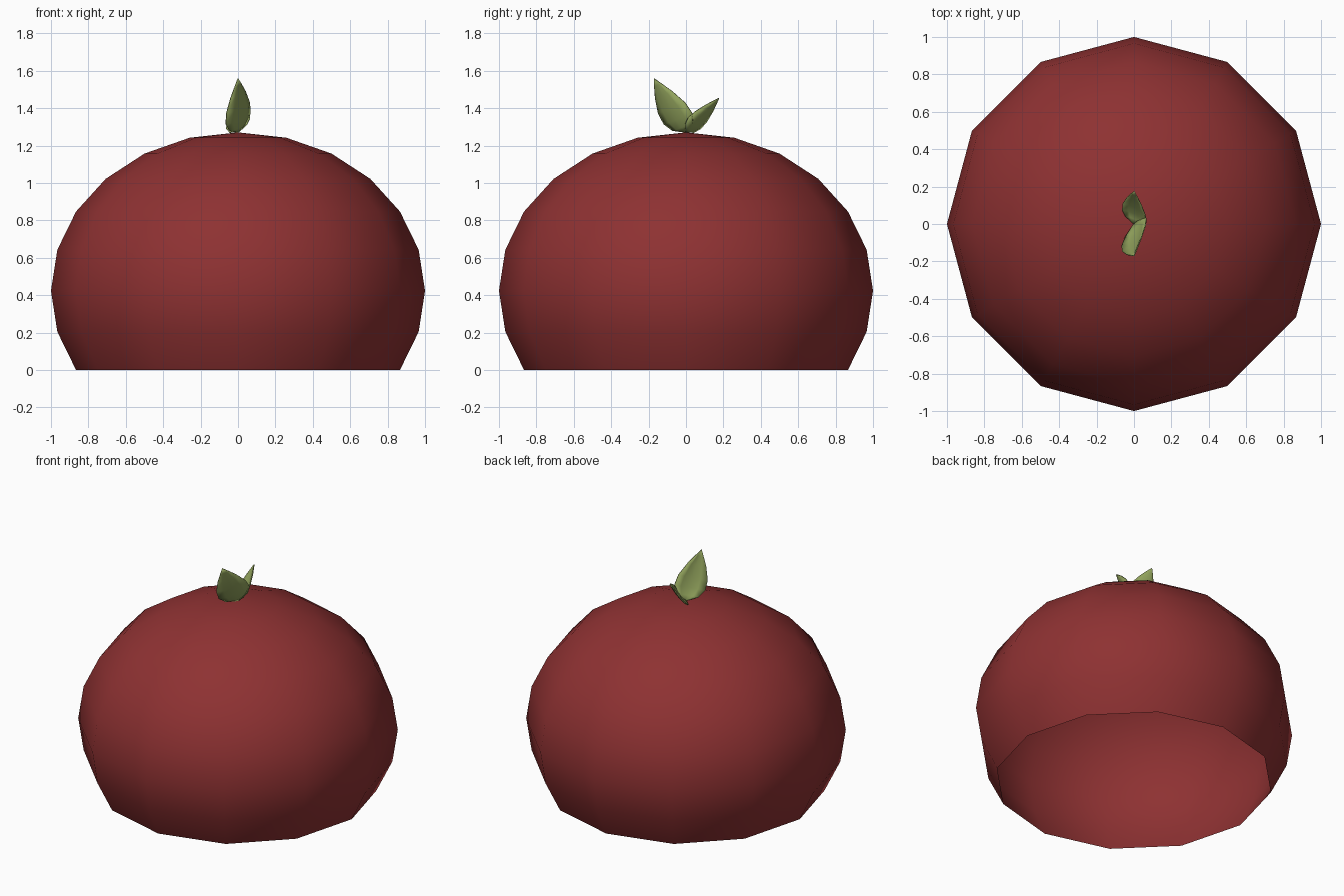
import bpy, bmesh
from mathutils import Vector

cube = bpy.data.objects.get("Cube")
if cube:
    bpy.data.objects.remove(cube, do_unlink=True)


def make_material(name, color):
    mat = bpy.data.materials.new(name)
    mat.use_nodes = True
    mat.diffuse_color = (*color, 1)
    mat.node_tree.nodes["Principled BSDF"].inputs["Base Color"].default_value = (*color, 1)
    return mat


def add_object(name, bm, mat):
    for face in bm.faces:
        face.smooth = True
    mesh = bpy.data.meshes.new(name)
    bm.to_mesh(mesh)
    bm.free()
    mesh.materials.append(mat)
    obj = bpy.data.objects.new(name, mesh)
    bpy.context.collection.objects.link(obj)
    return obj


red = make_material("dark red", (0.27, 0.031, 0.032))
green = make_material("leaf green", (0.29, 0.37, 0.11))

# Squashed, low-poly fruit with an open underside
SQUASH = 0.847
bm = bmesh.new()
bmesh.ops.create_uvsphere(bm, u_segments=12, v_segments=12, radius=1)
low = [v for v in bm.verts if v.co.z < -0.55]
bmesh.ops.delete(bm, geom=low, context='VERTS')
for v in bm.verts:
    v.co.z = (v.co.z + 0.5) * SQUASH
add_object("fruit_body", bm, red)

# Cupped leaves: position along the leaf and relative half width
OUTLINE = [(0, 0.05), (0.1, 0.72), (0.25, 1), (0.45, 0.95), (0.7, 0.6), (0.88, 0.25)]
ACROSS = [-1, -0.55, 0, 0.55, 1]


def add_leaf(name, length, half_width, cup):
    base = Vector((0, 0, 1.273))
    length, half_width = Vector(length), Vector(half_width)
    normal = length.cross(half_width).normalized()
    if normal.z < 0:
        normal.negate()
    bm = bmesh.new()
    rows = []
    for t, w in OUTLINE:
        rows.append([bm.verts.new(base + length * t + half_width * w * s
                                  - normal * cup * w * (1 - s * s)) for s in ACROSS])
    for a, b in zip(rows, rows[1:]):
        for i in range(len(ACROSS) - 1):
            bm.faces.new((a[i], a[i + 1], b[i + 1], b[i]))
    tip = bm.verts.new(base + length)
    for i in range(len(ACROSS) - 1):
        bm.faces.new((rows[-1][i], rows[-1][i + 1], tip))
    bmesh.ops.recalc_face_normals(bm, faces=bm.faces)
    if sum(f.normal.dot(normal) for f in bm.faces) < 0:
        bmesh.ops.reverse_faces(bm, faces=bm.faces)
    leaf = add_object(name, bm, green)
    solid = leaf.modifiers.new("thickness", 'SOLIDIFY')
    solid.thickness = 0.006
    solid.offset = 0


add_leaf("large_leaf", (0, -0.17, 0.285), (0.065, 0.075, 0.03), 0.018)
add_leaf("small_leaf", (0, 0.175, 0.18), (0.063, -0.033, 0.028), 0.018)
